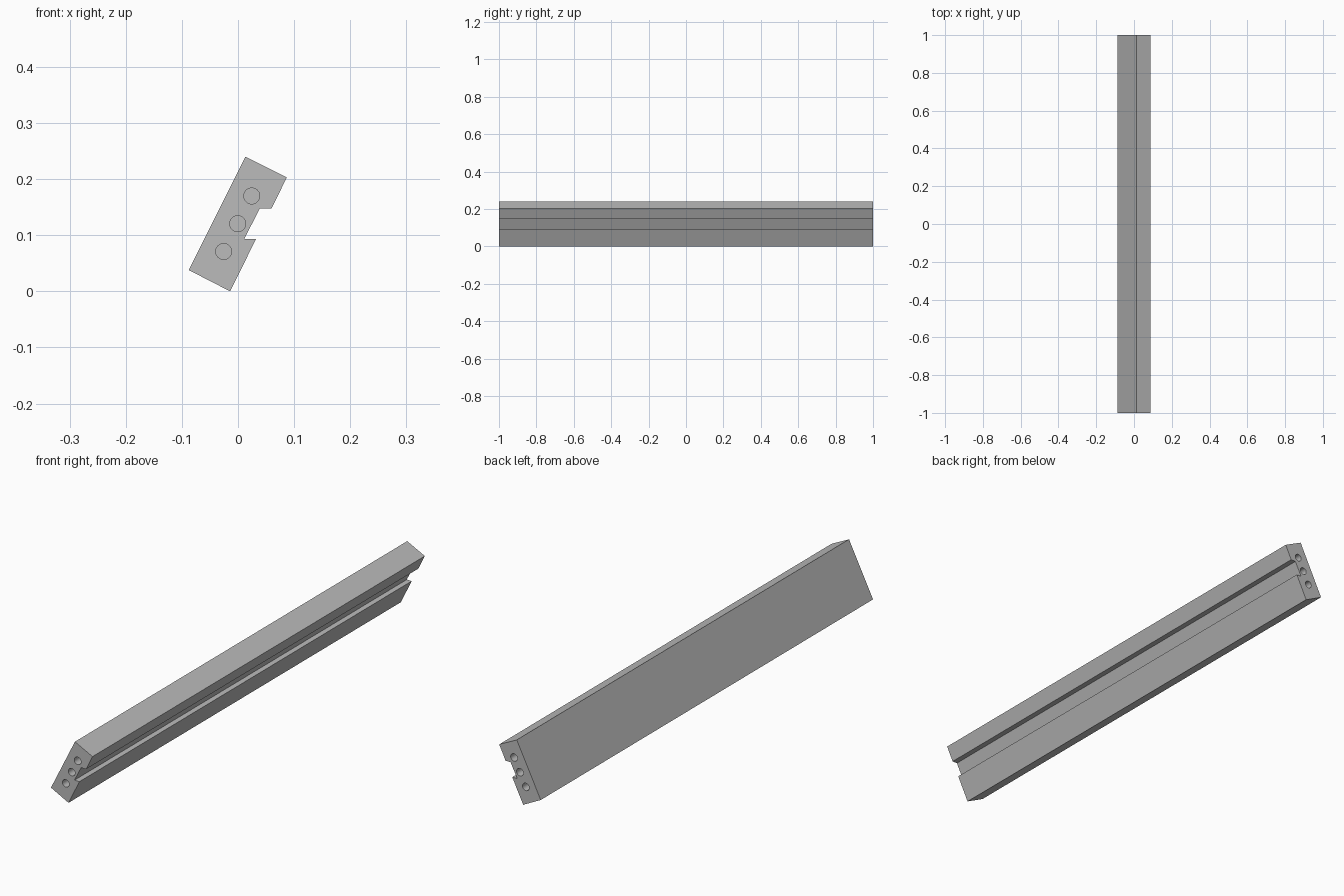
import bpy
import bmesh
from mathutils import Matrix, Vector

cube = bpy.data.objects.get("Cube")
if cube:
    bpy.data.objects.remove(cube, do_unlink=True)

HALF_LENGTH = 1.0
HOLE_RADIUS = 0.0142
HOLE_DEPTH = 0.1

# Tilted bar section with a dovetail-like groove (x, z)
PROFILE = [(0.013, 0.24), (0.087, 0.203), (0.06, 0.148), (0.039, 0.148),
           (0.011, 0.093), (0.032, 0.093), (-0.014, 0.0), (-0.088, 0.038)]
HOLES = [(0.0245, 0.17), (-0.0005, 0.1205), (-0.0255, 0.071)]

# Single grey material
grey = bpy.data.materials.new("Plain grey")
grey.use_nodes = True
colour = (0.5, 0.5, 0.5, 1)
grey.diffuse_color = colour
grey.node_tree.nodes["Principled BSDF"].inputs["Base Color"].default_value = colour


def make_object(name, bm):
    bmesh.ops.recalc_face_normals(bm, faces=bm.faces)
    mesh = bpy.data.meshes.new(name)
    bm.to_mesh(mesh)
    bm.free()
    mesh.materials.append(grey)
    obj = bpy.data.objects.new(name, mesh)
    bpy.context.collection.objects.link(obj)
    return obj


# Extruded rail
bm = bmesh.new()
end = bm.faces.new([bm.verts.new((x, -HALF_LENGTH, z)) for x, z in PROFILE])
extruded = bmesh.ops.extrude_face_region(bm, geom=[end], use_keep_orig=True)
moved = [v for v in extruded["geom"] if isinstance(v, bmesh.types.BMVert)]
bmesh.ops.translate(bm, verts=moved, vec=Vector((0, 2 * HALF_LENGTH, 0)))
rail = make_object("grooved_rail", bm)

# Blind bolt holes in both ends
bm = bmesh.new()
for side in (-1, 1):
    for x, z in HOLES:
        place = Matrix.Translation((x, side * HALF_LENGTH, z)) @ Matrix.Rotation(1.5707963, 4, "X")
        bmesh.ops.create_cone(bm, cap_ends=True, segments=32, radius1=HOLE_RADIUS,
                              radius2=HOLE_RADIUS, depth=2 * HOLE_DEPTH, matrix=place)
cutter = make_object("hole_cutter", bm)
cutter.hide_render = True

cut = rail.modifiers.new("End holes", "BOOLEAN")
cut.operation = "DIFFERENCE"
cut.solver = "EXACT"
cut.object = cutter

bpy.ops.object.select_all(action="DESELECT")
bpy.context.view_layer.objects.active = rail
rail.select_set(True)
bpy.ops.object.modifier_apply(modifier=cut.name)
bpy.data.objects.remove(cutter, do_unlink=True)
bpy.ops.object.shade_smooth_by_angle()
